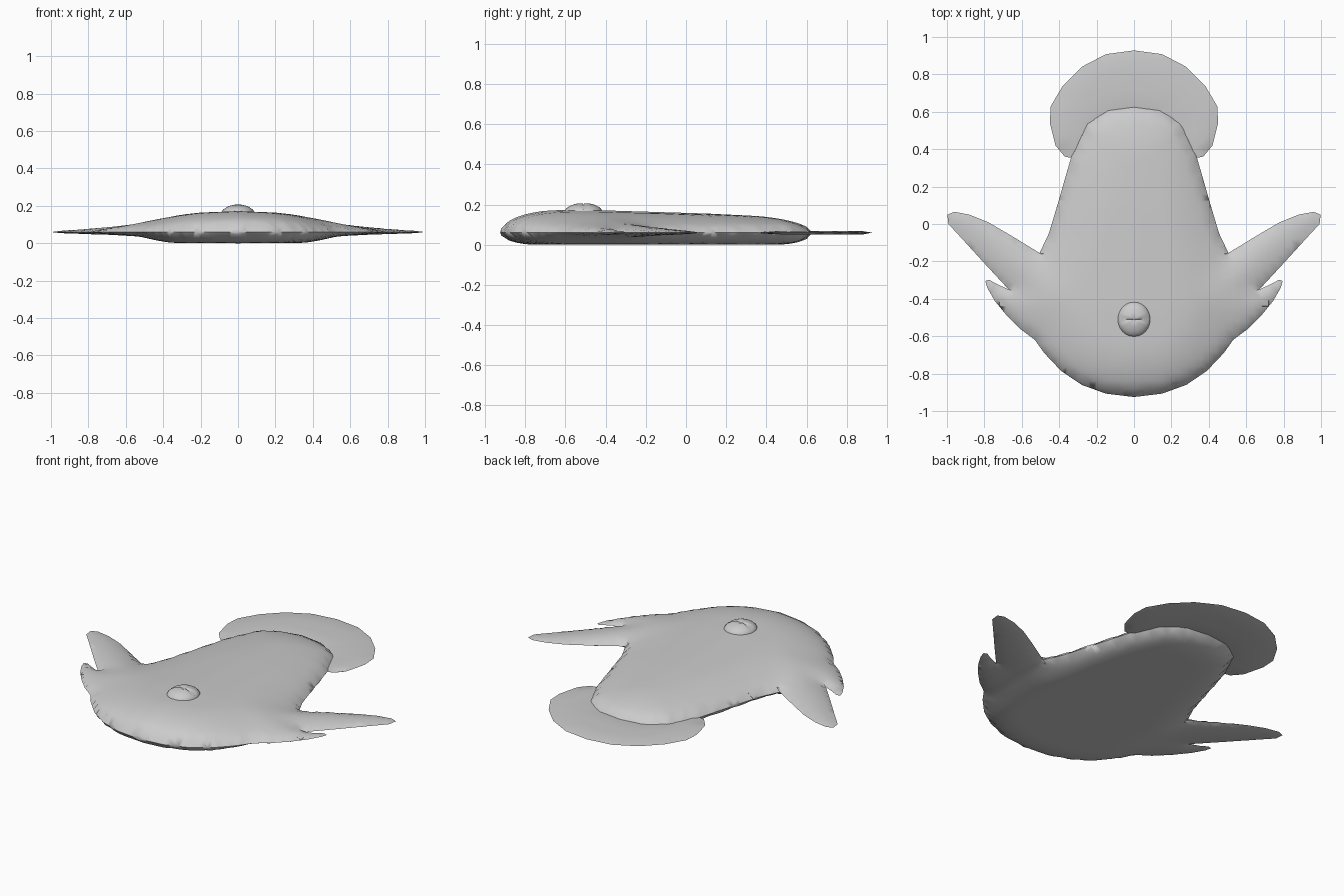
import bpy, bmesh, math
from mathutils import Vector
from mathutils.geometry import intersect_point_line

if "Cube" in bpy.data.objects:
    bpy.data.objects.remove(bpy.data.objects["Cube"])

grey = bpy.data.materials.new("light grey")
grey.diffuse_color = (0.6, 0.6, 0.6, 1)
grey.use_nodes = True
grey.node_tree.nodes["Principled BSDF"].inputs["Base Color"].default_value = grey.diffuse_color
EDGE_Z = 0.06


def interp(table, x):
    for (x0, z0), (x1, z1) in zip(table, table[1:]):
        if x <= x1:
            return z0 + (z1 - z0) * (x - x0) / (x1 - x0)
    return table[-1][1]


def rounded(d, r):
    t = min(d / r, 1)
    return math.sqrt(1 - (1 - t) ** 2)


def finish(bm, name):
    bmesh.ops.recalc_face_normals(bm, faces=bm.faces)
    mesh = bpy.data.meshes.new(name)
    bm.to_mesh(mesh)
    bm.free()
    obj = bpy.data.objects.new(name, mesh)
    bpy.context.collection.objects.link(obj)
    mesh.materials.append(grey)
    bpy.ops.object.select_all(action='DESELECT')
    obj.select_set(True)
    bpy.context.view_layer.objects.active = obj
    bpy.ops.object.shade_smooth_by_angle(angle=math.radians(50))
    return obj


def pillow(name, half, top, bottom, step, insets):
    """Mirrored outline, gridded and swollen above and below its rim."""
    loop = half + [(-x, y) for x, y in reversed(half) if x > 0]
    pts = [Vector((x, y, 0)) for x, y in loop]
    segs = list(zip(pts, pts[1:] + pts[:1]))
    bm = bmesh.new()
    face = bm.faces.new([bm.verts.new(p) for p in pts])
    bm.normal_update()
    for t in insets:
        bmesh.ops.inset_region(bm, faces=[face], thickness=t, use_even_offset=False)
    for axis in (Vector((1, 0, 0)), Vector((0, 1, 0))):
        n = int(1 / step)
        for i in range(-n, n + 1):
            # cut only the inner field, so the rim strips stay clean
            bmesh.ops.bisect_plane(bm, geom=bm.verts[:] + bm.edges[:] + bm.faces[:],
                                   plane_co=axis * (i * step + 0.0003), plane_no=axis)
    bmesh.ops.triangulate(bm, faces=[f for f in bm.faces if len(f.verts) > 4])

    def rim_distance(p):
        best = 9
        for a, b in segs:
            q, f = intersect_point_line(p, a, b)
            q = a.lerp(b, min(max(f, 0), 1))
            best = min(best, (p - q).length)
        return best

    lower = bmesh.ops.duplicate(bm, geom=bm.verts[:] + bm.edges[:] + bm.faces[:])["geom"]
    lower = {g for g in lower if isinstance(g, bmesh.types.BMVert)}
    for v in bm.verts:
        d = rim_distance(v.co)
        d = 0 if d < 1e-4 else d
        v.co.z = EDGE_Z - bottom(v.co, d) if v in lower else EDGE_Z + top(v.co, d)
    bmesh.ops.remove_doubles(bm, verts=bm.verts, dist=0.0005)
    return finish(bm, name)


# hull with swept wings and small forward fins
hull_half = [(0, -.925), (.15, -.907), (.28, -.86), (.39, -.785), (.48, -.69),
             (.53, -.62), (.61, -.56), (.68, -.49), (.745, -.41), (.785, -.34),
             (.795, -.305), (.775, -.298), (.735, -.32), (.67, -.35), (.7, -.318),
             (.8, -.21), (.9, -.1), (.992, 0), (.998, .05), (.96, .065),
             (.88, .05), (.78, .01), (.66, -.06), (.505, -.155), (.455, -.05),
             (.41, .1), (.37, .24), (.335, .36), (.25, .54), (.14, .608), (0, .628)]
top_x = [(0, .112), (.2, .104), (.3, .093), (.4, .076), (.5, .06),
         (.6, .048), (.7, .038), (.8, .027), (1, .012)]
top_y = [(-1, 1), (-.45, 1), (.1, .85), (.4, .72), (.7, .6)]
low_x = [(0, .06), (.35, .058), (.42, .048), (.53, .024), (.7, .016), (1, .008)]
pillow("hull", hull_half,
       lambda p, d: interp(top_x, abs(p.x)) * interp(top_y, p.y) * rounded(d, .3),
       lambda p, d: interp(low_x, abs(p.x)) * rounded(d, .18), .04, (.008, .016))

# thin crescent tail plate tucked into the stern
tail_half = [(0, .928), (.15, .908), (.28, .84), (.38, .74), (.445, .63),
             (.45, .54), (.42, .42), (.37, .36), (.325, .352), (.29, .4),
             (.22, .52), (.13, .585), (0, .605)]
pillow("tail_plate", tail_half,
       lambda p, d: .008 * rounded(d, .08),
       lambda p, d: .01 * rounded(d, .08), .08, (.015,))

# dome on the back with a shallow crease across it
bm = bmesh.new()
bmesh.ops.create_uvsphere(bm, u_segments=24, v_segments=16, radius=1)
for v in bm.verts:
    crease = abs(v.co.y) < 1e-4 and v.co.z > .5
    v.co = Vector((v.co.x * .088, v.co.y * .095 - .51,
                   .16 + v.co.z * .047 - (.008 if crease else 0)))
finish(bm, "dome")
